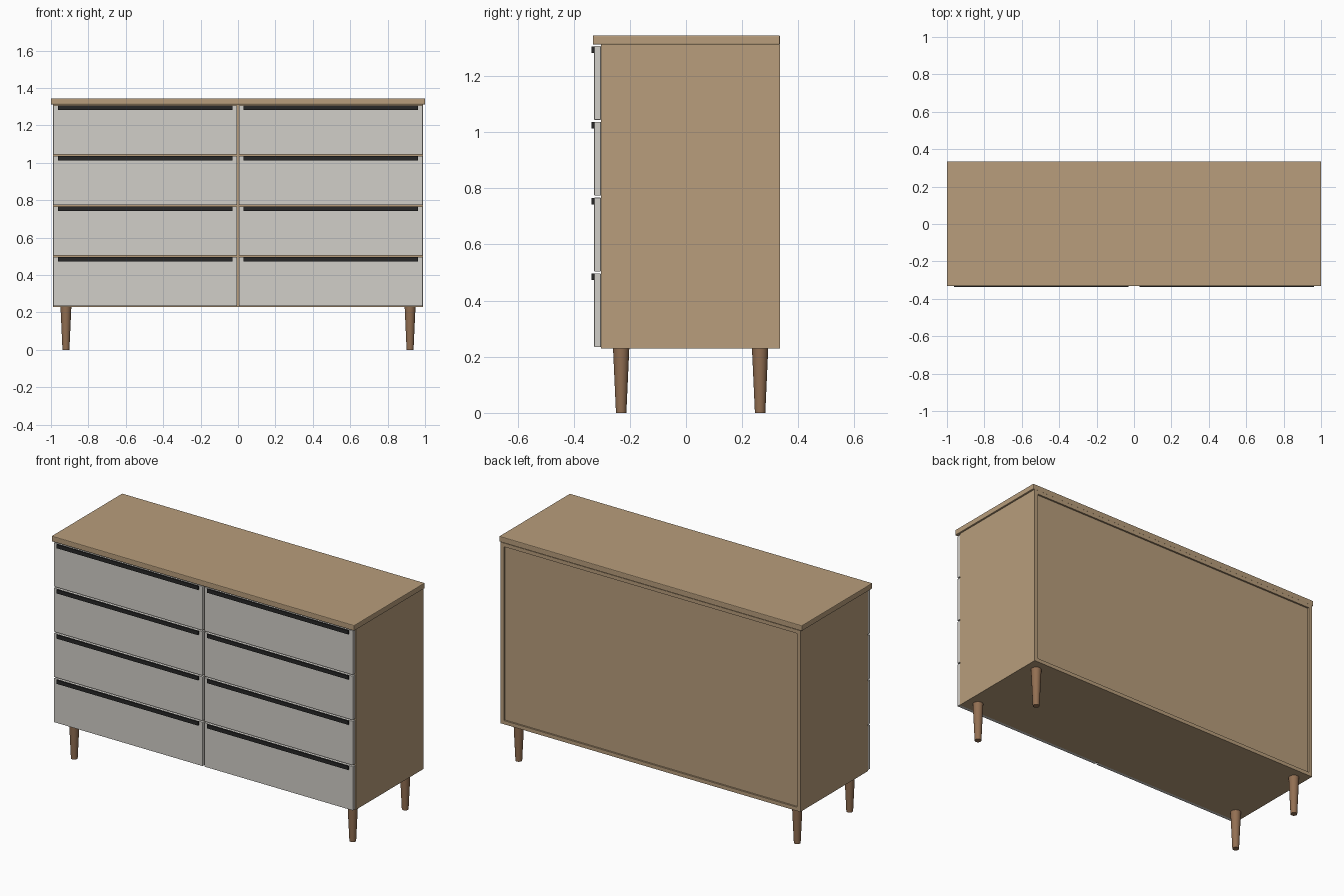
import bpy

if "Cube" in bpy.data.objects:
    bpy.data.objects.remove(bpy.data.objects["Cube"])


def material(name, color):
    m = bpy.data.materials.new(name)
    m.diffuse_color = (*color, 1)
    m.use_nodes = True
    m.node_tree.nodes["Principled BSDF"].inputs["Base Color"].default_value = m.diffuse_color
    return m


WOOD = material("oak", (0.48, 0.34, 0.20))
PAINT = material("painted_front", (0.64, 0.62, 0.58))
DARK = material("dark_metal", (0.02, 0.02, 0.02))
LEG = material("leg_wood", (0.29, 0.16, 0.085))


def box(name, x, y, z, mat, bevel=0):
    """Box from (min, max) ranges on each axis."""
    bpy.ops.mesh.primitive_cube_add(size=1, location=[sum(r) / 2 for r in (x, y, z)])
    ob = bpy.context.object
    ob.name = name
    ob.scale = [r[1] - r[0] for r in (x, y, z)]
    bpy.ops.object.transform_apply(location=False, rotation=False, scale=True)
    ob.data.materials.append(mat)
    if bevel:
        mod = ob.modifiers.new("bevel", 'BEVEL')
        mod.width = bevel
        mod.segments = 2
    return ob


W, T = 0.99, 0.022              # carcass half width, panel thickness
FRONT, BACK = -0.302, 0.335     # carcass depth range
Z0, Z1 = 0.23, 1.312            # carcass height range
ROWS, PITCH = 4, 0.27
inner = (-W + T, W - T)

# Carcass panels, with the back set in slightly
box("bottom_panel", inner, (FRONT, BACK), (Z0, Z0 + T), WOOD)
box("upper_panel", inner, (FRONT, BACK), (Z1 - T, Z1), WOOD)
box("back_panel", inner, (BACK - 0.022, BACK - 0.01), (Z0 + T, Z1 - T), WOOD)
box("centre_divider", (-T / 2, T / 2), (FRONT, BACK - 0.022), (Z0 + T, Z1 - T), WOOD)

# Overhanging top
box("top_board", (-1, 1), (-0.332, BACK), (Z1, 1.345), WOOD, 0.004)

for s, side in ((-1, "left"), (1, "right")):
    xs = sorted((s * (W - T), s * W))
    box(f"{side}_side_panel", xs, (FRONT, BACK), (Z0, Z1), WOOD)

    # Drawer fronts, their handles and the rails between rows
    for row in range(ROWS):
        base = 0.234 + row * PITCH
        top = base + PITCH - 0.007
        box(f"{side}_drawer_front_{row + 1}", sorted((s * 0.005, s * 0.988)),
            (-0.327, -0.3035), (base, top), PAINT, 0.002)
        box(f"{side}_handle_{row + 1}", sorted((s * 0.030, s * 0.963)),
            (-0.336, -0.324), (top - 0.024, top - 0.001), DARK)
        if row:
            box(f"{side}_rail_{row}", sorted((s * T / 2, s * (W - T))),
                (FRONT, FRONT + 0.05), (base - 0.015, base + 0.007), WOOD)

    # Tapered round legs
    for y, end in ((-0.231, "front"), (0.264, "back")):
        bpy.ops.mesh.primitive_cone_add(vertices=24, radius1=0.0185, radius2=0.029,
                                        depth=Z0, location=(s * 0.92, y, Z0 / 2))
        leg = bpy.context.object
        leg.name = f"{end}_{side}_leg"
        leg.data.materials.append(LEG)
        bpy.ops.object.shade_smooth_by_angle()
